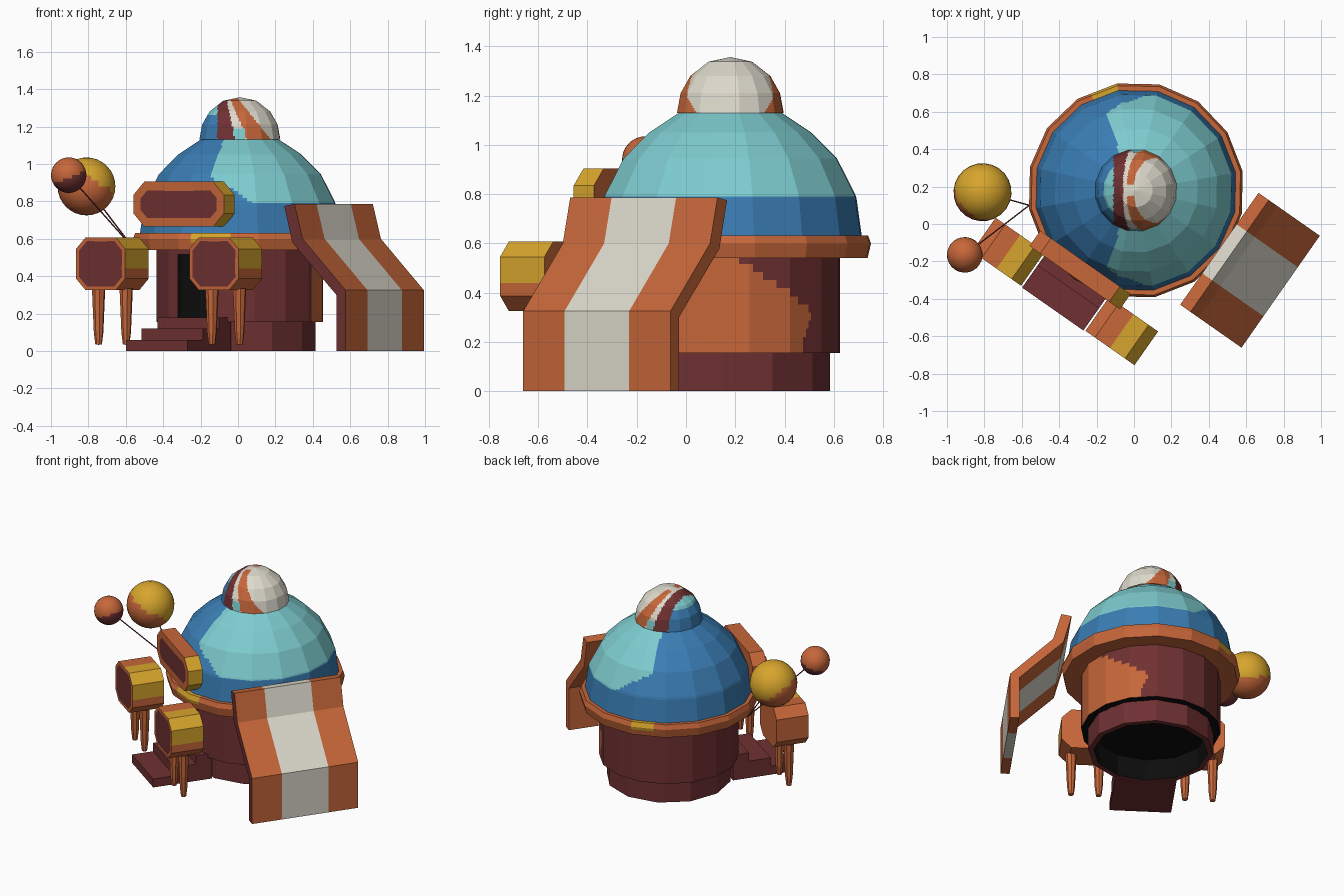
import bpy, bmesh, math
from mathutils import Matrix, Vector

if "Cube" in bpy.data.objects:
    bpy.data.objects.remove(bpy.data.objects["Cube"])

COLORS = {
    "orange": (0.57, 0.135, 0.042), "maroon": (0.16, 0.03, 0.032),
    "blue": (0.042, 0.205, 0.456), "teal": (0.205, 0.60, 0.62),
    "white": (0.72, 0.69, 0.60), "yellow": (0.68, 0.376, 0.026),
    "black": (0.004, 0.004, 0.004),
}
NAMES = list(COLORS)
MATS = []
for key, c in COLORS.items():
    m = bpy.data.materials.new(key)
    m.diffuse_color = (*c, 1)
    m.use_nodes = True
    m.node_tree.nodes["Principled BSDF"].inputs["Base Color"].default_value = m.diffuse_color
    MATS.append(m)

# The whole building is turned 35 degrees; parts are built in its own axes
PLACE = Matrix.Translation((0.01, 0.18, 0)) @ Matrix.Rotation(math.radians(-35), 4, 'Z')
UNPLACE = PLACE.inverted()


def finish(name, bm, paint, smooth=False):
    """paint: colour name, or rule(local centre, local normal, world centre); None deletes the face"""
    bm.normal_update()
    drop = []
    for f in bm.faces:
        c = f.calc_center_median()
        col = paint if isinstance(paint, str) else paint(c, f.normal, PLACE @ c)
        if col is None:
            drop.append(f)
        else:
            f.material_index = NAMES.index(col)
        f.smooth = smooth
    bmesh.ops.delete(bm, geom=drop, context='FACES')
    bm.transform(PLACE)
    me = bpy.data.meshes.new(name)
    bm.to_mesh(me)
    bm.free()
    for m in MATS:
        me.materials.append(m)
    ob = bpy.data.objects.new(name, me)
    bpy.context.collection.objects.link(ob)
    return ob


def lathe(name, profile, paint, n=16, cuts=0, at=(0, 0)):
    bm = bmesh.new()
    rings = [[bm.verts.new((at[0] + r * math.cos(2 * math.pi * i / n),
                            at[1] + r * math.sin(2 * math.pi * i / n), z))
              for i in range(n)] for r, z in profile]
    for a, b in zip(rings, rings[1:]):
        for i in range(n):
            j = (i + 1) % n
            bm.faces.new((a[i], a[j], b[j], b[i]))
    bmesh.ops.remove_doubles(bm, verts=bm.verts, dist=1e-5)
    if cuts:
        bmesh.ops.subdivide_edges(bm, edges=bm.edges[:], cuts=cuts, use_grid_fill=True)
    return finish(name, bm, paint)


def prism(name, pts, ys, paint, inset=0):
    """profile in x/z run along the y stations, with an optional framed front panel"""
    bm = bmesh.new()
    rows = [[bm.verts.new((x, y, z)) for x, z in pts] for y in ys]
    for a, b in zip(rows, rows[1:]):
        for i in range(len(pts)):
            j = (i + 1) % len(pts)
            bm.faces.new((a[i], a[j], b[j], b[i]))
    front = bm.faces.new(rows[0])
    bm.faces.new(rows[-1])
    bmesh.ops.recalc_face_normals(bm, faces=bm.faces)
    if inset:
        bmesh.ops.inset_individual(bm, faces=[front], thickness=inset, depth=0)
    return finish(name, bm, paint)


# Base, hollow underneath
lathe("base", [(0, 0.15), (0.37, 0.15), (0.37, 0), (0.407, 0), (0.407, 0.16)],
      lambda c, n, w: "black" if math.hypot(c.x, c.y) < 0.372 else "maroon", n=12)


# Drum wall with a doorway and an orange patch
def drum_paint(c, n, w):
    if n.z < -0.5:
        return "black"
    if abs(c.x) < 0.1 and c.y < 0 and c.z < 0.53:
        return None
    a = math.degrees(math.atan2(w.y - 0.18, w.x - 0.01))
    top = 49 - (w.z - 0.32) * 210 if w.z > 0.32 else 40 + (w.z - 0.155) * 55
    return "orange" if -32 < a < top else "maroon"


lathe("drum_wall", [(0.40, 0.155), (0.452, 0.155), (0.452, 0.55)], drum_paint, cuts=11)
lathe("dark_interior", [(0.37, 0.16), (0.37, 0.56)], "black")


# Rim with yellow worn spots
def rim_paint(c, n, w):
    front = math.degrees(math.atan2(c.y, c.x))
    back = math.degrees(math.atan2(w.y - 0.18, w.x - 0.01))
    if c.z > 0.58 and (-83 < front < -60 or 101 < back < 118):
        return "yellow"
    return "orange"


lathe("rim", [(0.44, 0.54), (0.566, 0.54), (0.58, 0.60), (0.568, 0.632), (0.52, 0.632)],
      rim_paint, cuts=2)


# Main dome
def dome_paint(c, n, w):
    edge = -0.14 + 1.6 * max(0, 0.93 - w.z) + 0.35 * max(0, w.z - 0.95)
    return "teal" if w.z > 0.79 and w.x > edge else "blue"


lathe("dome", [(0.545, 0.61), (0.52, 0.785), (0.515, 0.80), (0.44, 0.945),
               (0.335, 1.05), (0.19, 1.145)], dome_paint, cuts=7)


# Striped cap
def cap_paint(c, n, w):
    x, d = w.x - 0.01, 1.3 - w.z
    if x < -0.12:
        return "teal" if w.z > 1.26 else "blue"
    if x < -0.06 + 0.2 * d:
        return "maroon"
    if x < 0.03 and w.z < 1.19:
        return "teal"
    if abs(w.y - 0.18) > 0.03 and -0.03 + 0.4 * d < x < 0.03 + 0.8 * d and abs(n.y) + abs(n.x) > 0.2:
        if abs(w.y - 0.18) > 0.1 or w.z > 1.25:
            return "orange"
    return "white"


lathe("cap", [(0.22, 1.13), (0.205, 1.21), (0.165, 1.28), (0.09, 1.338), (0, 1.357)],
      cap_paint, cuts=7)


# Hanging slide with a pale stripe
def slide_paint(c, n, w):
    if n.y < -0.9:
        return "maroon"
    return "white" if abs(c.y) < 0.16 else "orange"


prism("slide", [(0.545, 0.775), (0.598, 0.58), (0.885, 0.30), (0.885, 0), (0.945, 0),
                (0.945, 0.325), (0.665, 0.60), (0.612, 0.787)],
      (-0.365, -0.16, 0.16, 0.365), slide_paint)

# Steps
for i, y in enumerate((-0.775, -0.63, -0.48)):
    z0, z1 = 0.06 * i, 0.06 * (i + 1)
    prism(f"step_{i + 1}", [(-0.2, z0), (0.2, z0), (0.2, z1), (-0.2, z1)], (y, -0.37), "maroon")


def octagon(cx, hx, z0, z1, ch, split):
    return [(cx - hx + ch, z0), (cx + hx - ch, z0), (cx + hx, z0 + ch), (cx + hx, split),
            (cx + hx, z1 - ch), (cx + hx - ch, z1), (cx, z1), (cx - hx + ch, z1),
            (cx - hx, z1 - ch), (cx - hx, z0 + ch)]


# Two porch boxes with tapered legs
for side, cx in (("left", -0.37), ("right", 0.37)):
    def box_paint(c, n, w, cx=cx):
        if n.y < -0.9:
            return "maroon" if abs(c.x - cx) < 0.08 and abs(c.z - 0.465) < 0.06 else "orange"
        return "yellow" if n.y < 0.5 and c.x > cx and c.z > 0.44 else "orange"
    prism(f"{side}_box", octagon(cx, 0.16, 0.325, 0.608, 0.062, 0.44),
          (-0.77, -0.55), box_paint, inset=0.022)
    for k, dx in enumerate((-0.09, 0.09)):
        lathe(f"{side}_leg_{k + 1}", [(0, 0.033), (0.018, 0.036), (0.026, 0.10), (0.036, 0.335)],
              "orange", n=8, at=(cx + dx, -0.66))


# Door sign
def sign_paint(c, n, w):
    if n.y < -0.9:
        return "maroon" if abs(c.x) < 0.15 and abs(c.z - 0.78) < 0.05 else "orange"
    return "yellow" if n.x > 0.4 and c.z > 0.7 else "orange"


prism("door_sign", octagon(0, 0.295, 0.665, 0.905, 0.07, 0.78), (-0.57, -0.47), sign_paint, inset=0.05)


# Balls on thin rods
def ball(name, at, r, paint):
    bm = bmesh.new()
    bmesh.ops.create_uvsphere(bm, u_segments=24, v_segments=16, radius=r,
                              matrix=Matrix.Translation(UNPLACE @ Vector(at)))
    finish(name, bm, lambda c, n, w: paint((w - Vector(at)) / r), smooth=True)
    a, b = UNPLACE @ Vector((-0.56, 0.10, 0.55)), UNPLACE @ Vector(at)
    d = b - a
    bm = bmesh.new()
    bmesh.ops.create_cone(bm, segments=6, radius1=0.004, radius2=0.004, depth=d.length,
                          matrix=Matrix.Translation((a + b) / 2) @ d.to_track_quat('Z', 'Y').to_matrix().to_4x4())
    finish(name + "_rod", bm, "maroon")


ball("big_ball", (-0.81, 0.17, 0.88), 0.155,
     lambda d: "yellow" if d.dot(Vector((0.35, 0.35, 0.75))) > -0.05 else "orange")
ball("small_ball", (-0.905, -0.165, 0.94), 0.095,
     lambda d: "orange" if d.z - 0.4 * d.x > -0.15 else "maroon")
